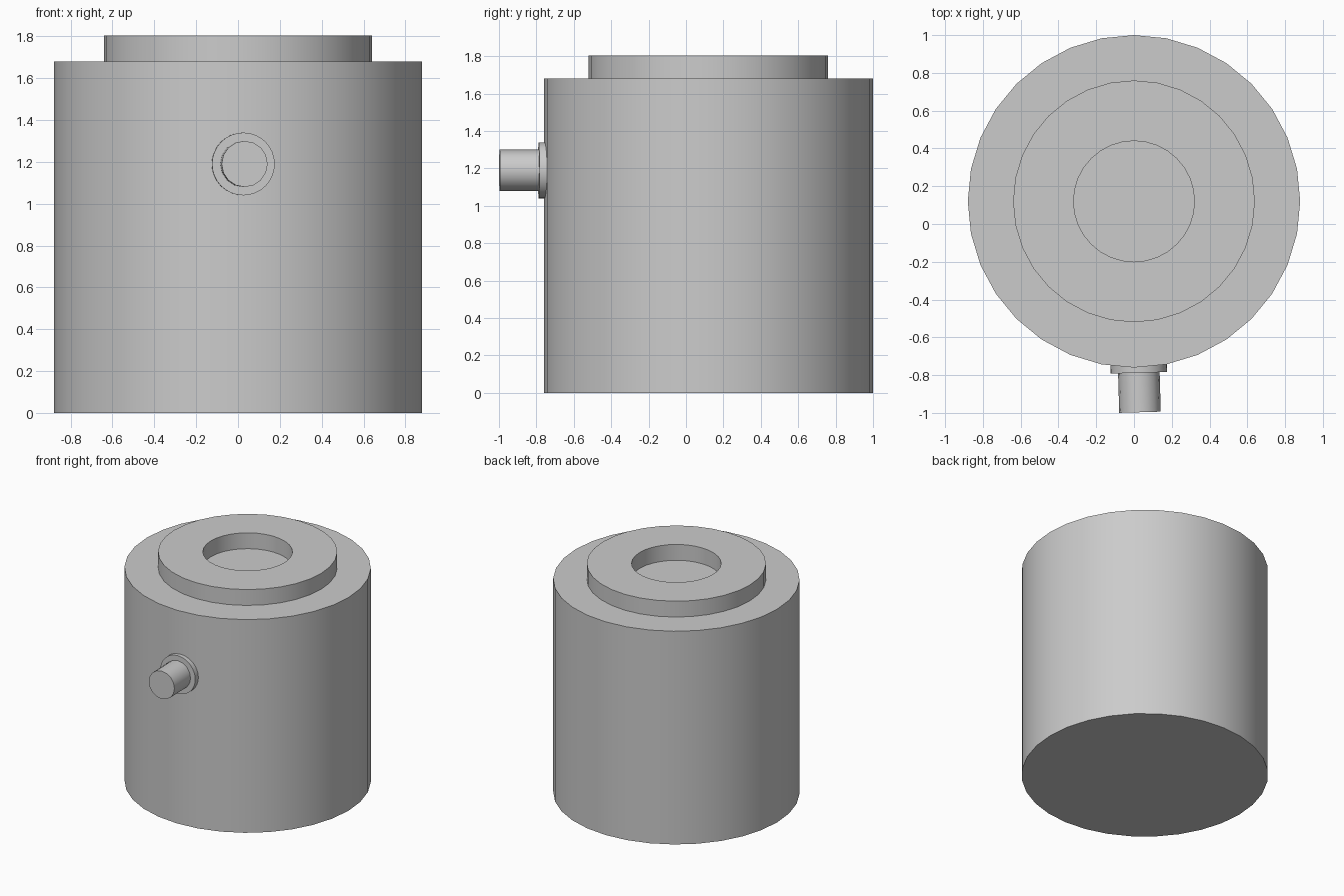
import bpy, bmesh, math
from mathutils import Matrix, Vector

cube = bpy.data.objects.get("Cube")
if cube:
    bpy.data.objects.remove(cube, do_unlink=True)

grey = bpy.data.materials.new("plain grey")
grey.use_nodes = True
colour = (0.6, 0.6, 0.6, 1)
grey.diffuse_color = colour
grey.node_tree.nodes["Principled BSDF"].inputs["Base Color"].default_value = colour

AXIS_Y = 0.12      # the drum's axis
BODY_R = 0.88
BODY_TOP = 1.68


def turned(name, profile, sides, matrix, closed=False):
    """Turn a (radius, height) profile round its own z axis; ends are capped unless closed."""
    bm = bmesh.new()
    rings = []
    for r, z in profile:
        rings.append([bm.verts.new((r * math.sin(a), r * math.cos(a), z))
                      for a in (2 * math.pi * i / sides for i in range(sides))])
    pairs = list(zip(rings, rings[1:]))
    if closed:
        pairs.append((rings[-1], rings[0]))
    else:
        bm.faces.new(rings[0])
        bm.faces.new(rings[-1])
    for low, high in pairs:
        for i in range(sides):
            j = (i + 1) % sides
            bm.faces.new((low[i], low[j], high[j], high[i]))
    bmesh.ops.recalc_face_normals(bm, faces=bm.faces)
    mesh = bpy.data.meshes.new(name)
    bm.to_mesh(mesh)
    bm.free()
    mesh.materials.append(grey)
    obj = bpy.data.objects.new(name, mesh)
    obj.matrix_world = matrix
    bpy.context.collection.objects.link(obj)
    bpy.ops.object.select_all(action="DESELECT")
    obj.select_set(True)
    bpy.context.view_layer.objects.active = obj
    bpy.ops.object.shade_smooth_by_angle(angle=math.radians(40))
    return obj


upright = Matrix.Translation((0, AXIS_Y, 0))

# Drum body
turned("drum_body", [(BODY_R, 0), (BODY_R, BODY_TOP)], 32, upright)

# Raised collar around the opening, sunk slightly into the drum
turned("top_collar", [(0.32, 1.66), (0.64, 1.66), (0.64, 1.805), (0.32, 1.805)],
       32, upright, closed=True)

# Side outlet pointing radially outwards, a little off centre
outward = Vector((0.025, -BODY_R, 0)).normalized()
spout = (Matrix.Translation((0, AXIS_Y, 1.19))
         @ outward.to_track_quat("Z", "Y").to_matrix().to_4x4())
turned("outlet_flange", [(0.15, 0.84), (0.15, 0.908)], 32, spout)
turned("outlet_pin", [(0.11, 0.88), (0.11, 1.117)], 16, spout)
